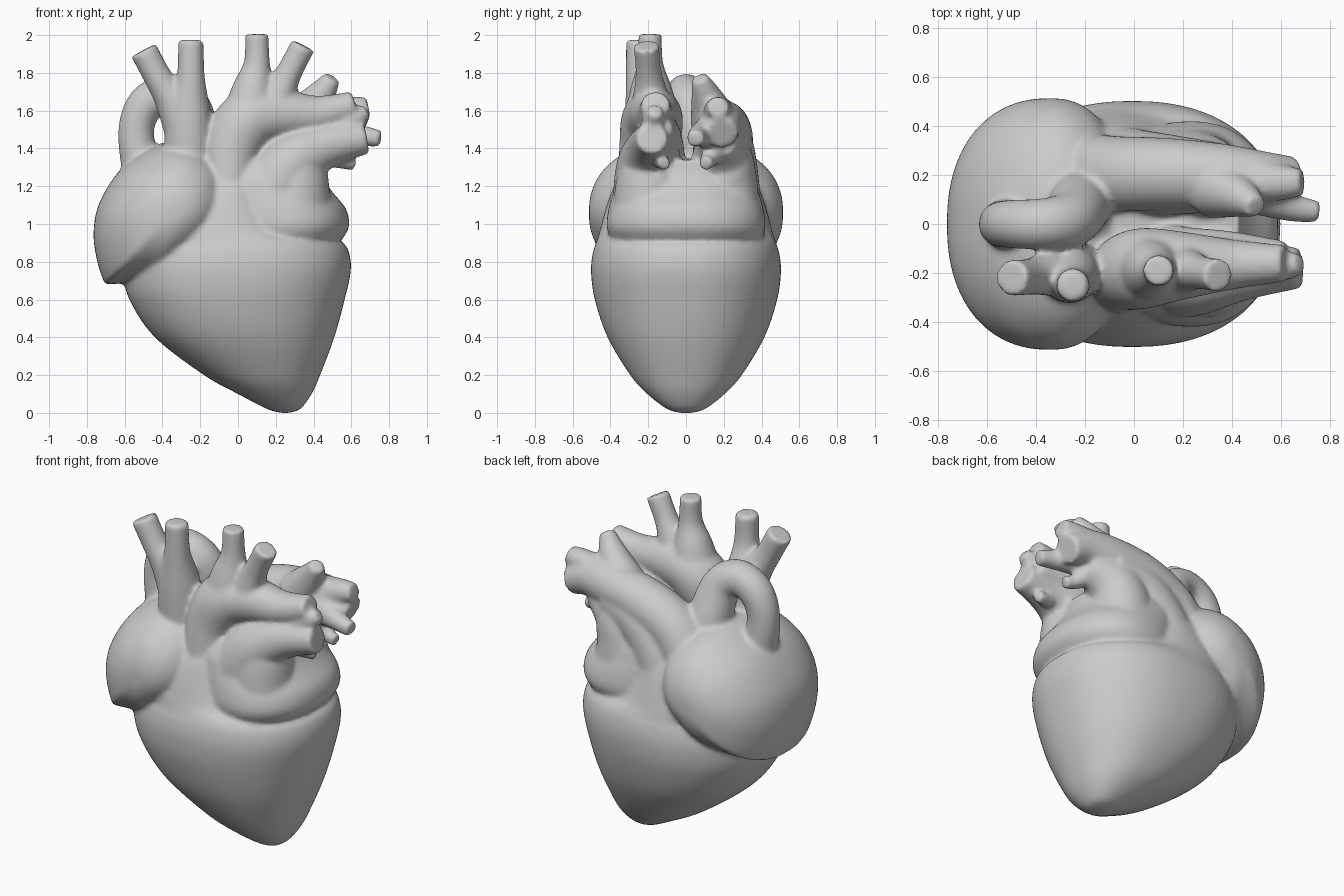
import bpy, bmesh
from math import sin, cos, pi, copysign
from mathutils import Vector

parts = []


def spline(rows, steps=6):
    """Catmull-Rom interpolation through rows of numbers."""
    out = []
    for i in range(len(rows) - 1):
        p = [rows[max(0, min(len(rows) - 1, i + k))] for k in (-1, 0, 1, 2)]
        for s in range(steps):
            t = s / steps
            out.append([0.5 * (2 * b + (c - a) * t + (2 * a - 5 * b + 4 * c - d) * t * t
                               + (3 * b - a - 3 * c + d) * t ** 3) for a, b, c, d in zip(*p)])
    return out + [list(rows[-1])]


def skin(name, rings):
    """Bridge equal rings into a closed object."""
    bm = bmesh.new()
    loops = [[bm.verts.new(p) for p in r] for r in rings]
    n = len(loops[0])
    for a, b in zip(loops, loops[1:]):
        for i in range(n):
            j = (i + 1) % n
            bm.faces.new((a[i], a[j], b[j], b[i]))
    bm.faces.new(loops[0][::-1])
    bm.faces.new(loops[-1])
    bmesh.ops.recalc_face_normals(bm, faces=bm.faces)
    me = bpy.data.meshes.new(name)
    bm.to_mesh(me)
    bm.free()
    ob = bpy.data.objects.new(name, me)
    bpy.context.collection.objects.link(ob)
    parts.append(ob)


def tube(name, *rows, n=28):
    """Round vessel through (x, y, z, radius) points, with flat ends."""
    pts = spline(rows)
    rings, side, prev = [], None, None
    for i, p in enumerate(pts):
        t = (Vector(pts[min(i + 1, len(pts) - 1)][:3]) - Vector(pts[max(i - 1, 0)][:3])).normalized()
        side = t.orthogonal().normalized() if side is None else prev.rotation_difference(t) @ side
        prev, up = t, t.cross(side)
        rings.append([Vector(p[:3]) + p[3] * (side * cos(2 * pi * k / n) + up * sin(2 * pi * k / n))
                      for k in range(n)])
    skin(name, rings)


def full(v, e=2.25):
    """Slightly squared sine or cosine, for fuller sections."""
    return copysign(abs(v) ** (2 / e), v)


def stack(name, *rows, n=64):
    """Stacked full ellipses given as (z, x min, x max, y half-width)."""
    skin(name, [[((a + b) / 2 + (b - a) / 2 * full(cos(2 * pi * k / n)), h * full(sin(2 * pi * k / n)), z)
                 for k in range(n)] for z, a, b, h in spline(rows)])


# Ventricles
stack("ventricles", (0.0, .23, .27, .03), (.02, .155, .33, .1), (.1, .0, .39, .205), (.2, -.18, .435, .295),
      (.4, -.44, .51, .415), (.6, -.575, .565, .483), (.75, -.61, .597, .503), (.85, -.6, .588, .493),
      (.905, -.58, .545, .475), (.96, -.54, .38, .458), (1.08, -.44, .27, .425), (1.2, -.34, .22, .38),
      (1.33, -.24, .16, .3))

# Left atrium, rising into the vessel root
stack("left_atrium", (.86, 0, .48, .34), (.92, -.1, .55, .395), (.99, -.12, .588, .42), (1.08, -.15, .572, .41),
      (1.17, -.18, .5, .385), (1.25, -.2, .45, .36), (1.34, -.2, .43, .3))

# Right atrium: front outline swept through y as an ellipsoid
outline = [(-.705, .68), (-.55, .69), (-.38, .71), (-.12, .9), (-.02, 1.1), (-.06, 1.3), (-.2, 1.42),
           (-.35, 1.44), (-.5, 1.38), (-.63, 1.28), (-.735, 1.11), (-.765, .95), (-.745, .8), (-.705, .68)]
outline = spline(outline, 5)[:-1]
rings = []
for k in range(1, 32):
    a = pi * k / 32
    s, y = full(sin(a)), -.515 * full(cos(a))
    rings.append([(-.34 + (x + .34) * s, y, 1.06 + (z - 1.06) * s) for x, z in outline])
skin("right_atrium", rings)

# Great vein with two branches
tube("great_vein", (-.24, -.18, 1.15, .12), (-.26, -.19, 1.4, .13), (-.26, -.21, 1.6, .115),
     (-.25, -.245, 1.78, .075), (-.25, -.25, 1.975, .068))
tube("great_vein_branch", (-.27, -.19, 1.45, .11), (-.34, -.2, 1.64, .095), (-.42, -.215, 1.77, .075),
     (-.5, -.22, 1.92, .075))

# Aorta with two branches
tube("aorta", (-.05, -.27, 1.02, .09), (-.05, -.25, 1.2, .12), (-.03, -.2, 1.4, .155), (.05, -.18, 1.54, .165),
     (.2, -.17, 1.58, .14), (.42, -.165, 1.58, .1), (.62, -.16, 1.63, .075))
tube("aorta_branch_a", (.06, -.18, 1.56, .15), (.08, -.185, 1.72, .11), (.1, -.19, 1.85, .07), (.1, -.19, 2.005, .062))
tube("aorta_branch_b", (.18, -.18, 1.58, .12), (.23, -.19, 1.72, .085), (.28, -.2, 1.82, .068), (.345, -.21, 1.945, .068))

# Front pulmonary vessel, its filled root and its tips
tube("front_pulmonary", (.19, -.2, .98, .18), (.2, -.2, 1.18, .185), (.29, -.2, 1.32, .165),
     (.46, -.19, 1.41, .12), (.68, -.18, 1.455, .083))
tube("front_root", (.3, -.19, 1.0, .2), (.3, -.19, 1.2, .185), (.34, -.18, 1.36, .15), (.48, -.17, 1.43, .1))
tube("front_inner_wall", (.1, -.12, 1.2, .13), (.2, -.12, 1.4, .11), (.4, -.12, 1.48, .09), (.62, -.13, 1.5, .06))
tube("front_tip_low", (.45, -.17, 1.38, .07), (.55, -.13, 1.33, .04), (.62, -.115, 1.32, .035))
tube("front_tip_high", (.5, -.17, 1.5, .07), (.62, -.17, 1.56, .06), (.68, -.16, 1.6, .04))

# Back pulmonary vessel, its filled root and its tips
tube("back_pulmonary", (-.22, .22, 1.15, .16), (-.08, .205, 1.36, .155), (.12, .205, 1.47, .148),
     (.35, .195, 1.52, .135), (.52, .185, 1.53, .115), (.66, .19, 1.48, .085))
tube("back_root", (-.05, .21, 1.0, .2), (.0, .21, 1.2, .18), (.15, .2, 1.38, .165), (.36, .19, 1.46, .14))
tube("back_root_outer", (.28, .2, 1.0, .2), (.26, .2, 1.2, .18), (.32, .19, 1.36, .16), (.48, .17, 1.45, .1))
tube("back_tip_top", (.33, .15, 1.54, .13), (.43, .11, 1.67, .085), (.5, .07, 1.775, .045))
tube("back_tip_upper", (.45, .18, 1.56, .1), (.6, .17, 1.6, .075), (.69, .17, 1.62, .055))
tube("back_tip_middle", (.48, .14, 1.49, .1), (.64, .07, 1.47, .06), (.755, .05, 1.45, .045))
tube("back_tip_low", (.45, .17, 1.42, .08), (.54, .12, 1.34, .045), (.61, .105, 1.32, .037))

# Looping vein behind the right atrium
tube("vein_loop", (-.5, 0, 1.25, .11), (-.54, 0, 1.48, .095), (-.49, 0, 1.63, .1), (-.37, .0, 1.69, .105),
     (-.26, .02, 1.62, .115), (-.22, .08, 1.42, .13), (-.2, .12, 1.25, .13))

# Fuse everything into one smooth skin
with bpy.context.temp_override(active_object=parts[0], object=parts[0], selected_objects=parts,
                               selected_editable_objects=parts):
    bpy.ops.object.join()
heart = parts[0]
heart.name = "heart"
remesh = heart.modifiers.new("fuse", 'REMESH')
remesh.mode = 'VOXEL'
remesh.voxel_size = .013
remesh.use_smooth_shade = True
soft = heart.modifiers.new("soften", 'SMOOTH')
soft.factor = .5
soft.iterations = 10
